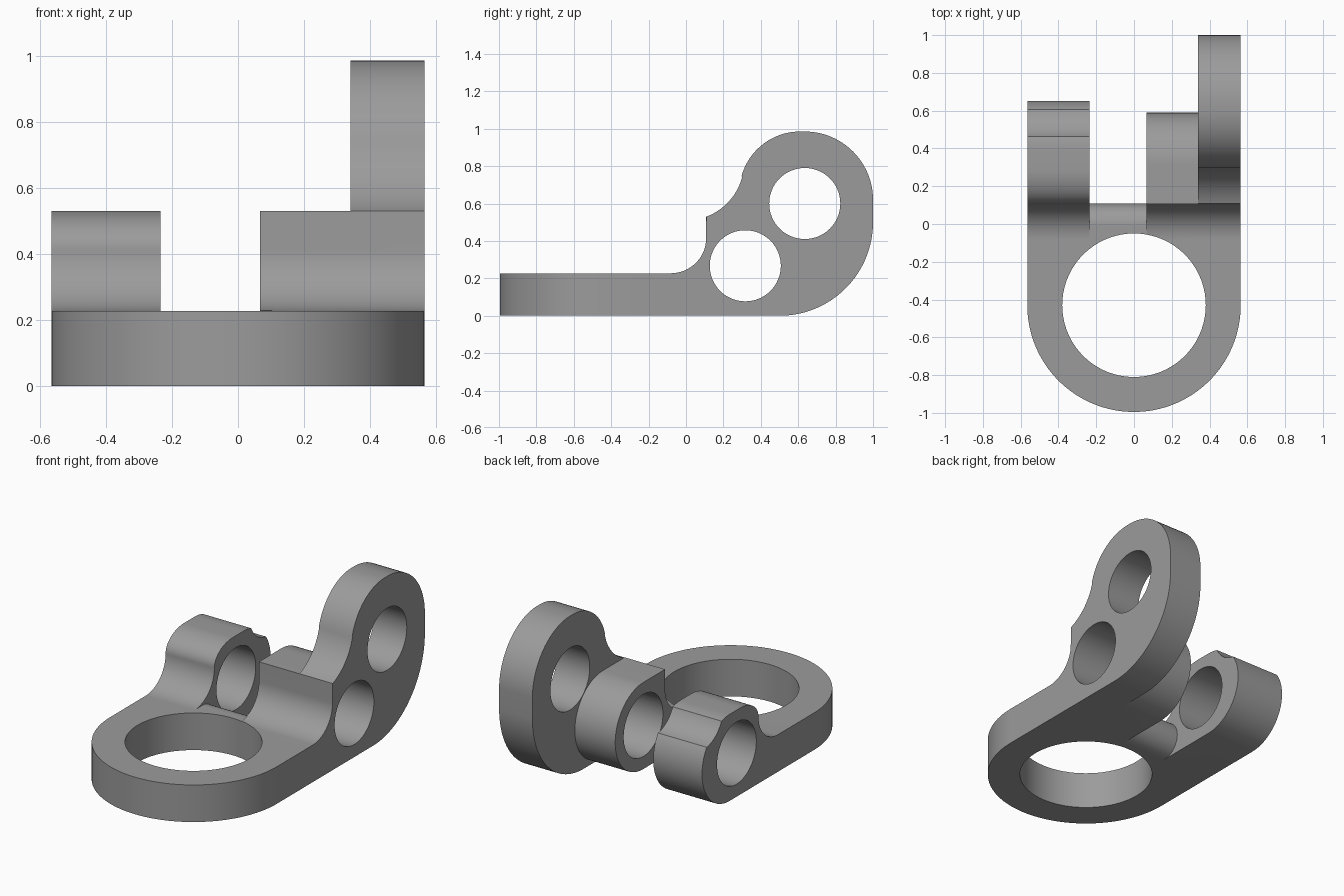
import bpy, bmesh, math

if "Cube" in bpy.data.objects:
    bpy.data.objects.remove(bpy.data.objects["Cube"])

grey = bpy.data.materials.new("plain grey")
grey.diffuse_color = (0.33, 0.33, 0.33, 1)
grey.use_nodes = True
grey.node_tree.nodes["Principled BSDF"].inputs["Base Color"].default_value = grey.diffuse_color


def arc(cy, cz, ry, rz, a0, a1, n=24):
    """Points on an elliptical arc, angles in degrees."""
    return [(cy + ry * math.cos(math.radians(a0 + (a1 - a0) * i / n)),
             cz + rz * math.sin(math.radians(a0 + (a1 - a0) * i / n)))
            for i in range(n + 1)]


def prism(name, pts, lo, hi, axis):
    """Extrude a profile along x (points are y, z) or z (points are x, y)."""
    bm = bmesh.new()
    place = (lambda p: (lo, p[0], p[1])) if axis == "x" else (lambda p: (p[0], p[1], lo))
    face = bm.faces.new([bm.verts.new(place(p)) for p in pts])
    new = bmesh.ops.extrude_face_region(bm, geom=[face])["geom"]
    move = (hi - lo, 0, 0) if axis == "x" else (0, 0, hi - lo)
    bmesh.ops.translate(bm, vec=move, verts=[v for v in new if isinstance(v, bmesh.types.BMVert)])
    bmesh.ops.remove_doubles(bm, verts=bm.verts, dist=1e-5)
    bmesh.ops.recalc_face_normals(bm, faces=bm.faces)
    me = bpy.data.meshes.new(name)
    bm.to_mesh(me)
    bm.free()
    me.materials.append(grey)
    ob = bpy.data.objects.new(name, me)
    bpy.context.collection.objects.link(ob)
    return ob


def combine(target, tool, op):
    """Apply a boolean and remove the tool."""
    mod = target.modifiers.new("bool", "BOOLEAN")
    mod.operation, mod.object, mod.solver = op, tool, "EXACT"
    bpy.context.view_layer.objects.active = target
    bpy.ops.object.modifier_apply(modifier=mod.name)
    bpy.data.objects.remove(tool)


W, T = 0.565, 0.227           # half width, plate thickness
X1, X2, X3 = -0.235, 0.067, 0.34   # lug boundaries
PY, PZ = 0.317, 0.267         # lower pivot
FRONT = -0.25                 # where lug profiles start inside the plate

# Ring plate with a round front
bracket = prism("bracket", arc(0, -0.43, W, W, 180, 360, 64) + [(W, -0.01), (-W, -0.01)], 0, T, "z")

# Fillet rising from the plate to the lugs
fillet = [(FRONT, 0), (FRONT, T)] + arc(-0.083, T + 0.185, 0.19, 0.185, -90, 0)

# Half-round back edge of the plate between the lugs
edge = prism("edge", [(FRONT, 0), (FRONT, T)] + arc(-0.006, T / 2, T / 2, T / 2, 90, -90), X1, X2, "x")

# Left lug with a rounded top and back
left = prism("left_lug", fillet + arc(0.287, T + 0.185, 0.18, 0.118, 180, 90)
             + arc(0.385, 0.265, 0.267, 0.265, 90, -90, 40), -W, X1, "x")

# Short right lug with a square front corner
inner = prism("inner_lug", fillet + [(0.107, 0.53)]
              + arc(PY, 0.265, 0.272, 0.265, 90, -90, 40), X2, X3, "x")

# Tall right arm
arm = prism("tall_arm", fillet + arc(0.0, 0.82, 0.31, 0.31, -69.5, -14)
            + arc(0.61, 0.66, 0.325, 0.325, 165, 90) + arc(0.635, 0.62, 0.365, 0.365, 90, 0)
            + arc(0.5, 0.5, 0.5, 0.5, 0, -90, 40), X3, W, "x")

for part in (edge, left, inner, arm):
    combine(bracket, part, "UNION")

# Ring bore and pivot holes
combine(bracket, prism("bore", arc(0, -0.43, 0.38, 0.38, 0, 360, 72), -0.1, 0.4, "z"), "DIFFERENCE")
for y, z in ((PY, PZ), (0.635, 0.6)):
    combine(bracket, prism("hole", arc(y, z, 0.19, 0.19, 0, 360, 64), -0.8, 0.8, "x"), "DIFFERENCE")

bpy.ops.object.select_all(action="DESELECT")
bracket.select_set(True)
bpy.context.view_layer.objects.active = bracket
bpy.ops.object.shade_smooth_by_angle(angle=math.radians(25))
